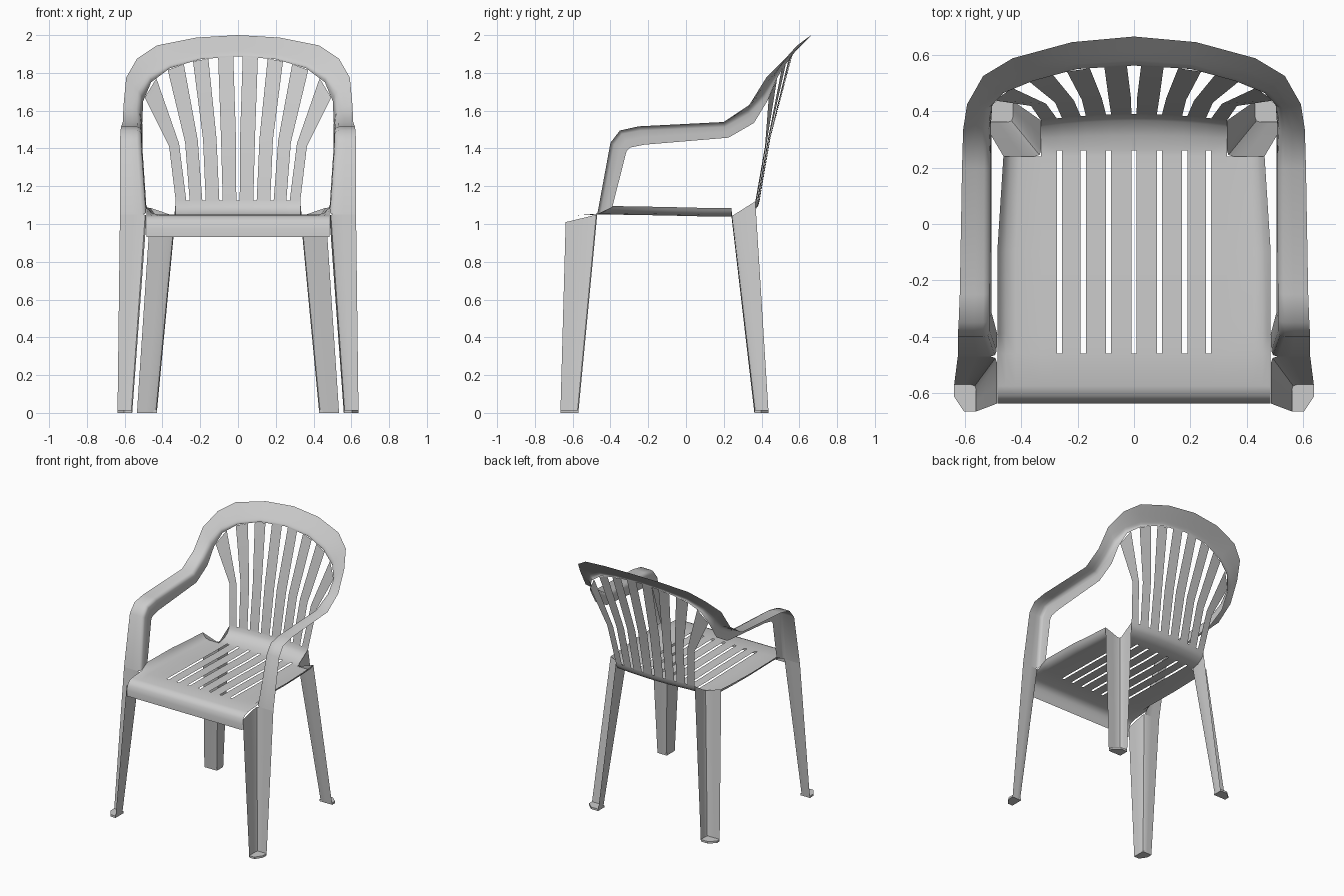
import bpy, math
from mathutils import Vector as V

if "Cube" in bpy.data.objects:
    bpy.data.objects.remove(bpy.data.objects["Cube"])


def make(name, verts, faces, angle=50):
    """Half-model mesh, mirrored across x = 0."""
    me = bpy.data.meshes.new(name)
    me.from_pydata([tuple(v) for v in verts], [], faces)
    me.validate()
    ob = bpy.data.objects.new(name, me)
    bpy.context.collection.objects.link(ob)
    m = ob.modifiers.new("Mirror", 'MIRROR')
    m.use_clip = True
    m.merge_threshold = 0.0005
    bpy.ops.object.select_all(action='DESELECT')
    ob.select_set(True)
    bpy.context.view_layer.objects.active = ob
    bpy.ops.object.shade_smooth_by_angle(angle=math.radians(angle))
    return ob


def loft(name, rows):
    n = len(rows[0])
    verts = [p for r in rows for p in r]
    faces = [(i * n + j, i * n + j + 1, (i + 1) * n + j + 1, (i + 1) * n + j)
             for i in range(len(rows) - 1) for j in range(n - 1)]
    return make(name, verts, faces)


def fold(a, c, b):
    """L-shaped section a-c-b with a rounded corner at c."""
    a, c, b = V(a), V(c), V(b)
    da, db = a - c, b - c
    ra = da.normalized() * min(0.022, da.length * 0.4)
    rb = db.normalized() * min(0.022, db.length * 0.4)
    return [a, c + da * 0.5, c + ra, c + (ra + rb) * 0.25, c + rb, c + db * 0.6, b]


def lerp_table(x, pts):
    for (x0, *p), (x1, *q) in zip(pts, pts[1:]):
        if x0 <= x <= x1:
            t = (x - x0) / (x1 - x0)
            return [u + (w - u) * t for u, w in zip(p, q)]
    return list(pts[-1][1:])


# Seat: slotted sheet with a rolled front lip, raised sides and upturned back
profile = [(-.637, .932), (-.636, .975), (-.628, 1.01), (-.61, 1.035), (-.575, 1.046),
           (-.46, 1.05), (-.39, 1.05), (-.1, 1.045), (.1, 1.04), (.24, 1.04), (.26, 1.04),
           (.305, 1.05), (.345, 1.075), (.362, 1.10), (.368, 1.125)]
xs = [0, .009, .081, .099, .171, .189, .256, .274, .33, .42, .455, .475, .485]
lift = {.455: .008, .475: .03, .485: .045}
slots = {0, 2, 4, 6}


def seat_point(x, y, z):
    px = x
    if x > .33:
        px = .33 + (x - .33) * (1 - .14 * max(0, min(1, (y + .1) / .34)))
        z += lift.get(x, 0) * max(0, min(1, (y + .47) / .08))
    if y > .28:
        y += .022 * (1 - (x / .33) ** 2) * min(1, (y - .28) / .06)
    return (px, y, z)


n = len(xs)
verts = [seat_point(x, y, z) for y, z in profile for x in xs]
faces = []
for i in range(len(profile) - 1):
    y0, y1 = profile[i][0], profile[i + 1][0]
    for j in range(n - 1):
        in_slot = j in slots and y0 >= -.461 and y1 <= .261
        in_notch = xs[j] >= .33 and y0 >= .24
        if not (in_slot or in_notch):
            faces.append((i * n + j, i * n + j + 1, (i + 1) * n + j + 1, (i + 1) * n + j))
make("seat", verts, faces)

# Arm and top rail: one folded band, each station is outer edge, fold, skirt edge
stations = [
    ((.625, -.47, 1.05), (.488, -.47, 1.05), (.485, -.39, 1.09)),
    ((.625, -.40, 1.43), (.513, -.40, 1.43), (.505, -.315, 1.385)),
    ((.622, -.35, 1.495), (.513, -.35, 1.495), (.505, -.295, 1.405)),
    ((.618, -.25, 1.517), (.512, -.25, 1.515), (.505, -.22, 1.42)),
    ((.61, .20, 1.54), (.51, .20, 1.535), (.505, .225, 1.457)),
    ((.606, .335, 1.63), (.517, .325, 1.605), (.507, .36, 1.535)),
    ((.592, .425, 1.775), (.515, .405, 1.69), (.502, .43, 1.65)),
    ((.535, .525, 1.875), (.465, .46, 1.775), (.46, .472, 1.75)),
    ((.43, .588, 1.945), (.36, .505, 1.84), (.36, .51, 1.825)),
    ((.22, .645, 1.987), (.20, .552, 1.885), (.20, .55, 1.872)),
    ((0, .665, 2.0), (0, .566, 1.90), (0, .562, 1.888)),
]
loft("arm_and_top_rail", [fold(*s) for s in stations])

# Back slats: fan out from the seat to the inner edge of the rail
inner_edge = sorted(s[2] for s in stations[6:])
bottom = [(.009, .081), (.099, .171), (.189, .256), (.274, .33)]
middle = [(.011, .090), (.114, .185), (.213, .280), (.312, .365)]
top = [(.025, .105), (.157, .238), (.287, .372), (.432, .494)]
for k, (b, m, t) in enumerate(zip(bottom, middle, top)):
    rows = [[seat_point(x, *profile[-1]) for x in b]]
    rows.append([(x, .448 - .22 * x * x, 1.46 - .35 * x * x) for x in m])
    rows.append([(x, *lerp_table(x, inner_edge)) for x in t])
    loft(f"back_slat_{k + 1}", rows)


# Legs: tapering angle sections open to the outside, closed by a foot pad
def leg(name, top_l, foot_l):
    t_row, f_row = fold(*top_l), fold(*foot_l)
    loft(name, [[p.lerp(q, s) for p, q in zip(t_row, f_row)] for s in (0, .33, .66, 1)])
    a, c, b = (V(p) for p in foot_l)
    d = a + b - c
    out = [c, a, a.lerp(d, .45), b.lerp(d, .55), b]
    h = V((0, 0, .015))
    k = len(out)
    sides = [(i, (i + 1) % k, k + (i + 1) % k, k + i) for i in range(k)]
    make(name + "_foot", out + [p + h for p in out],
         [tuple(reversed(range(k))), tuple(range(k, 2 * k))] + sides, 30)


leg("front_leg",
    ((.625, -.47, 1.05), (.486, -.47, 1.05), (.486, -.637, 1.01)),
    ((.638, -.57, 0), (.56, -.57, 0), (.56, -.665, 0)))
leg("back_leg",
    ((.463, .24, 1.085), (.33, .24, 1.04), (.33, .367, 1.12)),
    ((.535, .362, 0), (.43, .362, 0), (.43, .437, 0)))
